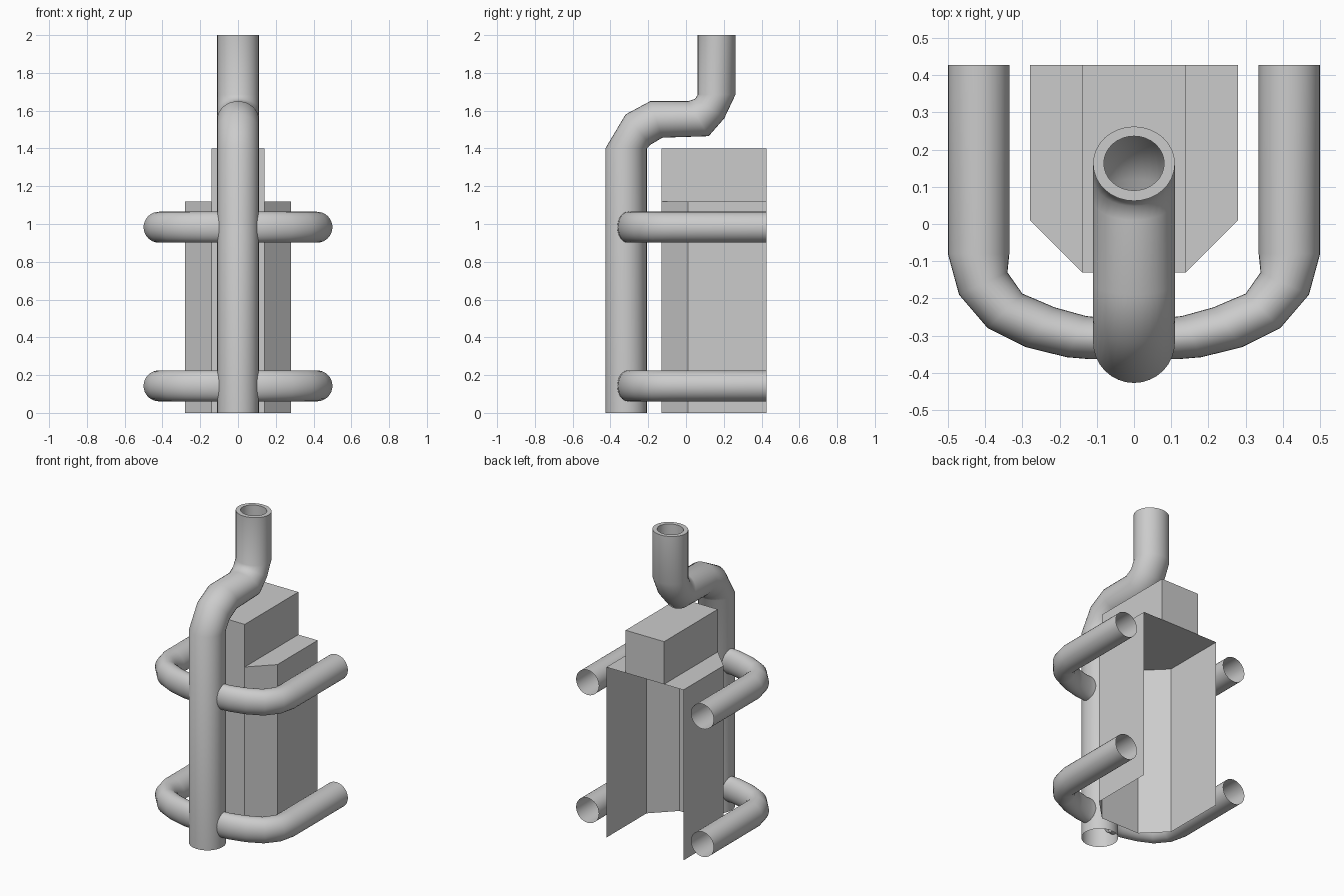
import bpy, bmesh, math
from mathutils import Vector

if "Cube" in bpy.data.objects:
    bpy.data.objects.remove(bpy.data.objects["Cube"])

SEG = 32


def finish(bm, name, smooth=False):
    bmesh.ops.recalc_face_normals(bm, faces=bm.faces)
    me = bpy.data.meshes.new(name)
    bm.to_mesh(me)
    bm.free()
    if smooth:
        me.shade_smooth()
        me.set_sharp_from_angle(angle=math.radians(60))
    ob = bpy.data.objects.new(name, me)
    bpy.context.collection.objects.link(ob)
    return ob


def tube(name, rings, side):
    """Open tube; each ring is (outer point, inner point, half width along side)."""
    bm = bmesh.new()
    prev = None
    for a, b, w in rings:
        a, b = Vector(a), Vector(b)
        mid, half = (a + b) / 2, (a - b) / 2
        ts = [2 * math.pi * i / SEG for i in range(SEG)]
        cur = [bm.verts.new(mid + half * math.cos(t) + side * w * math.sin(t)) for t in ts]
        if prev:
            for i in range(SEG):
                j = (i + 1) % SEG
                bm.faces.new((prev[i], prev[j], cur[j], cur[i]))
        prev = cur
    return finish(bm, name, True)


def prism(name, outline, z0, z1, back=True):
    """Extruded outline without a floor; the last side is the back."""
    bm = bmesh.new()
    lo = [bm.verts.new((x, y, z0)) for x, y in outline]
    hi = [bm.verts.new((x, y, z1)) for x, y in outline]
    n = len(outline)
    for i in range(n if back else n - 1):
        j = (i + 1) % n
        bm.faces.new((lo[i], lo[j], hi[j], hi[i]))
    bm.faces.new(hi)
    return finish(bm, name)


# Main bent pipe with a thick lip at its outlet: (outer y, z), (inner y, z)
profile = [((-0.427, 0), (-0.207, 0)), ((-0.427, 1.4), (-0.207, 1.4)),
           ((-0.32, 1.58), (-0.188, 1.42)), ((-0.19, 1.65), (-0.125, 1.457)),
           ((0.01, 1.65), (0.12, 1.465)), ((0.048, 1.662), (0.203, 1.56)),
           ((0.062, 1.685), (0.262, 1.685)), ((0.062, 2), (0.262, 2))]
rings = [((0, *a), (0, *b), 0.11) for a, b in profile]
rings += [((0, 0.09, z), (0, 0.236, z), 0.081) for z in (2, 1.7)]
tube("main_pipe", rings, Vector((1, 0, 0)))

# Two pairs of curved side rails: (outer x, y), (inner x, y)
bend = [((0.5, 0.427), (0.335, 0.427)), ((0.5, -0.08), (0.335, -0.08)),
        ((0.47, -0.19), (0.34, -0.13)), ((0.393, -0.28), (0.30, -0.187)),
        ((0.29, -0.331), (0.213, -0.224)), ((0.18, -0.358), (0.13, -0.247)),
        ((0.12, -0.363), (0.105, -0.25)), ((0.07, -0.363), (0.07, -0.25))]
for label, z in (("lower", 0.143), ("upper", 0.983)):
    rail = tube(label + "_rails", [((*a, z), (*b, z), 0.082) for a, b in bend], Vector((0, 0, 1)))
    rail.modifiers.new("mirror", "MIRROR").use_mirror_merge = False

# Chamfered housing, open at the back and underneath
prism("housing", [(-0.28, 0.427), (-0.28, 0.01), (-0.14, -0.13),
                  (0.14, -0.13), (0.28, 0.01), (0.28, 0.427)], 0, 1.12, back=False)

# Narrow block on top of the housing
prism("top_block", [(-0.14, 0.427), (-0.14, -0.13), (0.14, -0.13), (0.14, 0.427)], 1.12, 1.4)
